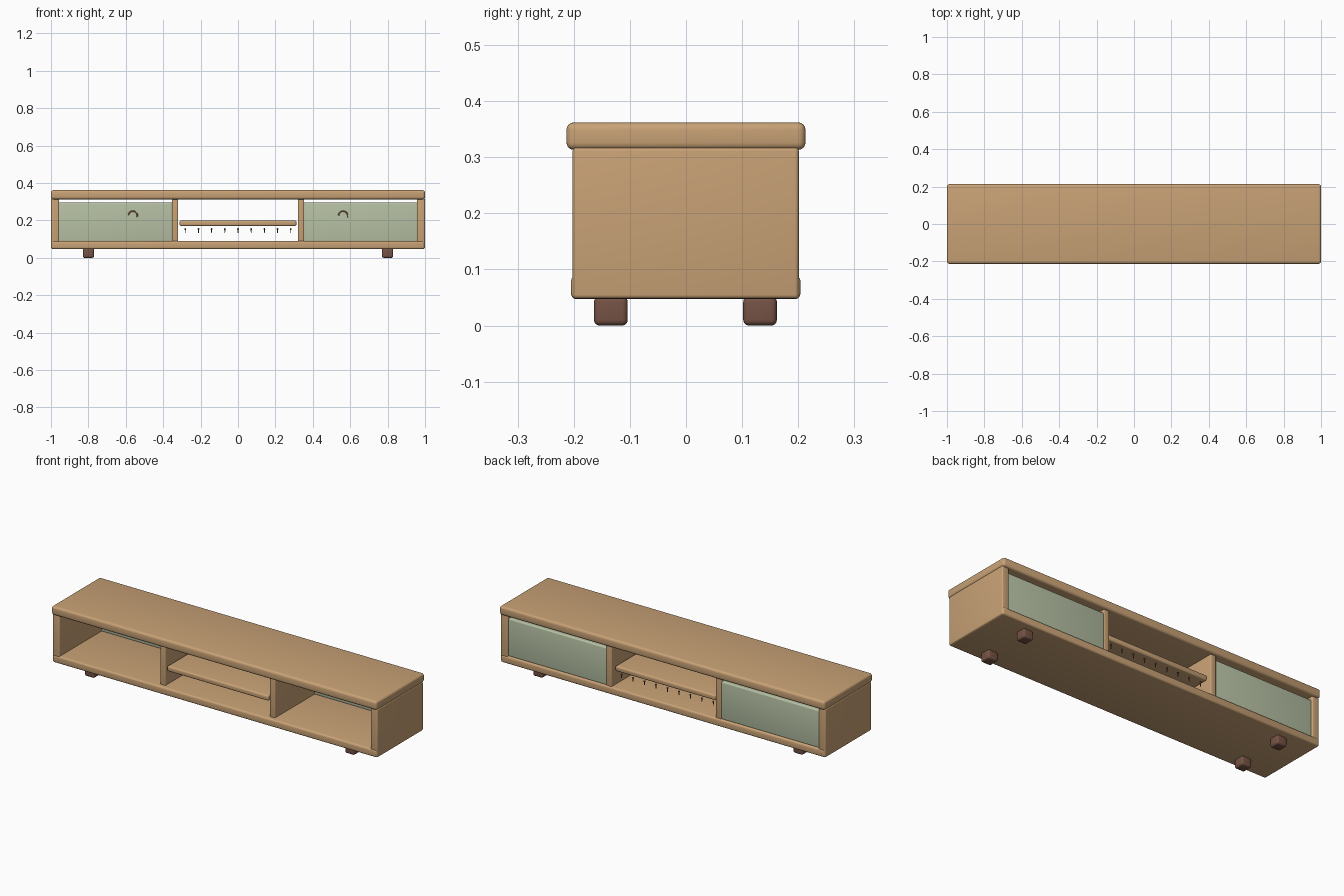
import bpy, bmesh, math
from mathutils import Matrix, Vector

if "Cube" in bpy.data.objects:
    bpy.data.objects.remove(bpy.data.objects["Cube"])


def material(name, rgb):
    m = bpy.data.materials.new(name)
    m.diffuse_color = (*rgb, 1)
    m.use_nodes = True
    m.node_tree.nodes["Principled BSDF"].inputs["Base Color"].default_value = m.diffuse_color
    return m


WOOD = material("warm_wood", (0.58, 0.36, 0.18))
GREEN = material("sage_green", (0.47, 0.53, 0.37))
DARK = material("dark_brown", (0.18, 0.085, 0.06))
METAL = material("copper_pull", (0.42, 0.22, 0.10))


def finish(bm, name, mat):
    mesh = bpy.data.meshes.new(name)
    bm.to_mesh(mesh)
    bm.free()
    mesh.materials.append(mat)
    ob = bpy.data.objects.new(name, mesh)
    bpy.context.scene.collection.objects.link(ob)
    bpy.ops.object.select_all(action='DESELECT')
    ob.select_set(True)
    bpy.context.view_layer.objects.active = ob
    bpy.ops.object.shade_smooth_by_angle(angle=math.radians(35))
    return ob


def board(name, x, y, z, mat, bevel):
    """Rounded box spanning the given (min, max) ranges."""
    bm = bmesh.new()
    bmesh.ops.create_cube(bm, size=1)
    lo, hi = Vector((x[0], y[0], z[0])), Vector((x[1], y[1], z[1]))
    for v in bm.verts:
        v.co = Vector([lo[i] + (v.co[i] + 0.5) * (hi[i] - lo[i]) for i in range(3)])
    bmesh.ops.bevel(bm, geom=bm.edges[:], offset=bevel, segments=4,
                    profile=0.5, affect='EDGES')
    return finish(bm, name, mat)


def span(side, a, b):
    return tuple(sorted((side * a, side * b)))


# Carcass
board("top_board", (-1, 1), (-0.213, 0.213), (0.313, 0.362), WOOD, 0.013)
board("bottom_board", (-0.997, 0.997), (-0.205, 0.204), (0.047, 0.089), WOOD, 0.01)
board("middle_shelf", (-0.312, 0.312), (-0.18, 0.178), (0.17, 0.2), WOOD, 0.009)

for side, label in ((-1, "left"), (1, "right")):
    board("side_panel_" + label, span(side, 0.956, 0.999), (-0.202, 0.201),
          (0.048, 0.318), WOOD, 0.007)
    board("divider_" + label, span(side, 0.32, 0.354), (-0.18, 0.196),
          (0.08, 0.32), WOOD, 0.005)
    # Sage panel closing each end bay
    board("bay_panel_" + label, span(side, 0.35, 0.961), (0.167, 0.193),
          (0.085, 0.296), GREEN, 0.008)

    # Ring pull arching from the panel's inner face
    curve = bpy.data.curves.new("pull_" + label, 'CURVE')
    curve.dimensions = '3D'
    curve.bevel_depth = 0.0035
    curve.bevel_resolution = 2
    curve.use_fill_caps = True
    spline = curve.splines.new('POLY')
    steps = 14
    spline.points.add(steps)
    for i, p in enumerate(spline.points):
        a = math.radians(-20 + 200 * i / steps)
        p.co = (side * 0.562 + 0.024 * math.cos(a),
                0.167 - 0.006 * math.sin(a), 0.226 + 0.024 * math.sin(a), 1)
    curve.materials.append(METAL)
    bpy.context.scene.collection.objects.link(
        bpy.data.objects.new("ring_pull_" + label, curve))

    # Feet
    for y, end in ((-0.134, "front"), (0.132, "back")):
        board("foot_%s_%s" % (end, label), span(side, 0.77, 0.83),
              (y - 0.03, y + 0.03), (0, 0.052), DARK, 0.01)

# Row of small hooks under the shelf
bm = bmesh.new()
for i in range(9):
    x = -0.282 + i * 0.0705
    bmesh.ops.create_cone(bm, cap_ends=True, segments=8, radius1=0.002, radius2=0.003,
                          depth=0.024, matrix=Matrix.Translation((x, 0.163, 0.146)))
    bmesh.ops.create_uvsphere(bm, u_segments=8, v_segments=6, radius=0.005,
                              matrix=Matrix.Translation((x, 0.163, 0.154)))
finish(bm, "shelf_hooks", DARK)
